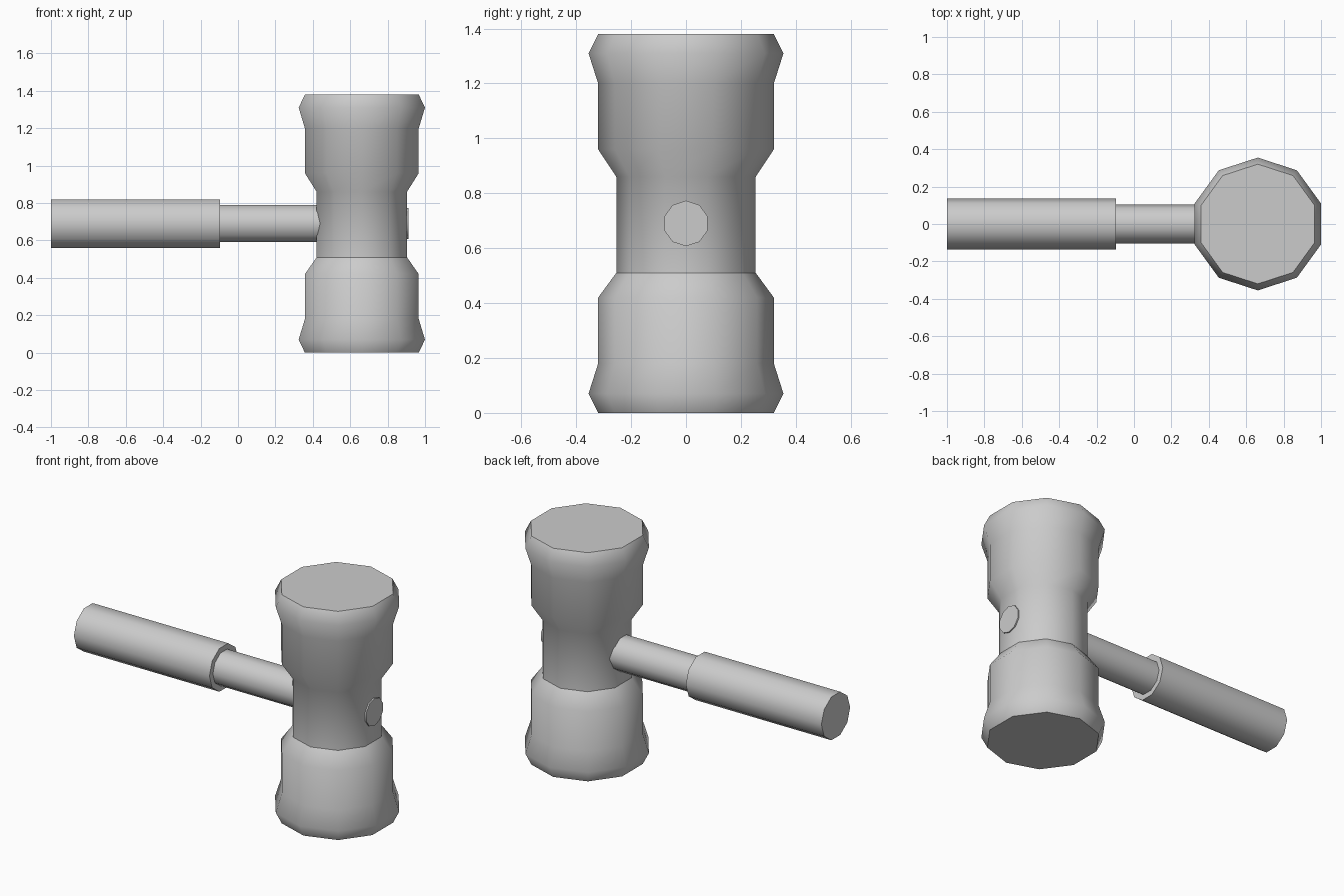
import bpy, bmesh
from math import radians, sin, cos, pi
from mathutils import Matrix, Vector

if "Cube" in bpy.data.objects:
    bpy.data.objects.remove(bpy.data.objects["Cube"])

SIDES = 10
TO_X = Matrix.Rotation(pi / 2, 4, 'Y')   # turns the local z axis onto +x


def turned(name, profile, location, phase=90, rotation=Matrix.Identity(4), crease_rings=()):
    """Capped ten-sided turned part from (radius, height) points."""
    bm = bmesh.new()
    rings = []
    for r, h in profile:
        angles = [radians(phase) + 2 * pi * k / SIDES for k in range(SIDES)]
        rings.append([bm.verts.new((r * cos(a), r * sin(a), h)) for a in angles])
    for low, high in zip(rings, rings[1:]):
        for k in range(SIDES):
            n = (k + 1) % SIDES
            bm.faces.new((low[k], low[n], high[n], high[k]))
    bm.faces.new(rings[0][::-1])
    bm.faces.new(rings[-1])
    bm.normal_update()
    for f in bm.faces:
        f.smooth = True
    # crisp caps and selected rings
    for e in bm.edges:
        e.smooth = e.calc_face_angle() < radians(50)
    for i in crease_rings:
        for k in range(SIDES):
            bm.edges.get((rings[i][k], rings[i][(k + 1) % SIDES])).smooth = False
    bm.transform(rotation)
    mesh = bpy.data.meshes.new(name)
    bm.to_mesh(mesh)
    bm.free()
    obj = bpy.data.objects.new(name, mesh)
    obj.location = location
    bpy.context.collection.objects.link(obj)
    return obj


# mallet head: two flared ends around a narrow waist
turned("head", [(0.32, 0), (0.355, 0.07), (0.32, 0.18), (0.32, 0.42), (0.254, 0.51),
                (0.254, 0.86), (0.32, 0.96), (0.32, 1.20), (0.355, 1.31), (0.32, 1.38)],
       Vector((0.662, 0, 0)), crease_rings=[4])

# handle parts along x: name, radius, start, end, phase
for name, r, x0, x1, phase in [("grip", 0.137, -1.0, -0.095, 90),
                               ("shaft", 0.104, -0.095, 0.5, 90),
                               ("end_plug", 0.083, 0.8, 0.912, 0)]:
    turned(name, [(r, 0), (r, x1 - x0)], Vector((x0, 0, 0.69)), phase, TO_X)
